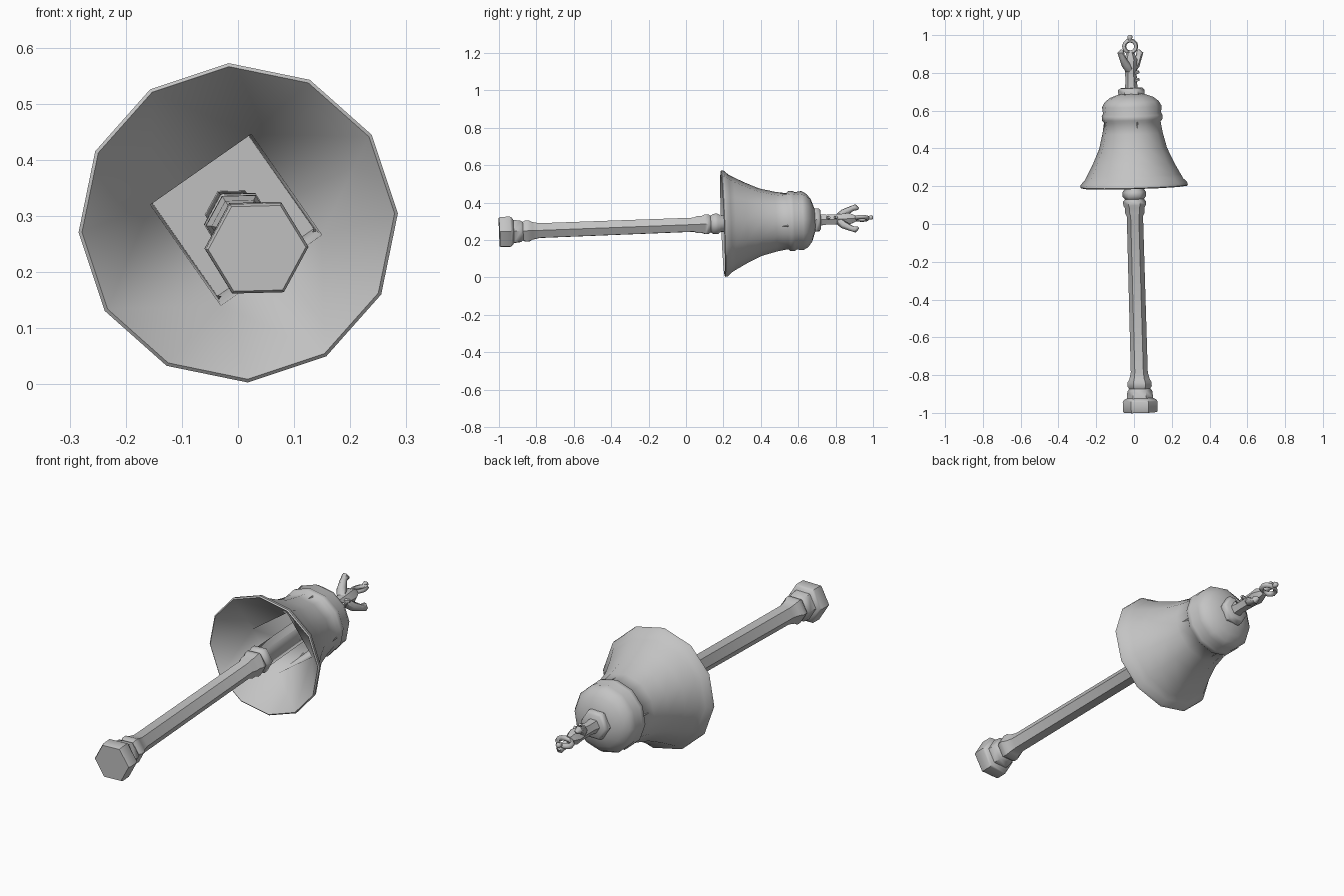
import bpy, bmesh, math
from mathutils import Vector

if "Cube" in bpy.data.objects:
    bpy.data.objects.remove(bpy.data.objects["Cube"])

metal = bpy.data.materials.new("grey_metal")
metal.diffuse_color = (0.55, 0.55, 0.55, 1)
metal.use_nodes = True
metal.node_tree.nodes["Principled BSDF"].inputs["Base Color"].default_value = metal.diffuse_color


def axis_point(y):
    """Slightly tilted centre line shared by every part."""
    return Vector((0.006 - 0.028 * y, y, 0.28 + 0.038 * y))


def ring(bm, y, r, sides, phase):
    c = axis_point(y)
    verts = []
    for i in range(sides):
        a = math.radians(phase) + math.tau * i / sides
        dx, dz = r * math.cos(a), r * math.sin(a)
        # keep each section square to the tilted axis
        verts.append(bm.verts.new(c + Vector((dx, 0.028 * dx - 0.038 * dz, dz))))
    return verts


def bridge(bm, a, b):
    n = len(a)
    for i in range(n):
        bm.faces.new((a[i], a[(i + 1) % n], b[(i + 1) % n], b[i]))


def finish(bm, name, angle=35, fix=True):
    if fix:
        bmesh.ops.recalc_face_normals(bm, faces=bm.faces)
    me = bpy.data.meshes.new(name)
    bm.to_mesh(me)
    bm.free()
    ob = bpy.data.objects.new(name, me)
    bpy.context.collection.objects.link(ob)
    me.materials.append(metal)
    bpy.ops.object.select_all(action='DESELECT')
    ob.select_set(True)
    bpy.context.view_layer.objects.active = ob
    bpy.ops.object.shade_smooth_by_angle(angle=math.radians(angle))
    return ob


def lathe(name, profile, sides, phase, angle=35):
    bm = bmesh.new()
    rings = [ring(bm, y, r, sides, phase) for y, r in profile]
    for a, b in zip(rings, rings[1:]):
        bridge(bm, a, b)
    bm.faces.new(rings[0])
    bm.faces.new(rings[-1])
    return finish(bm, name, angle)


def tube(name, points, radii, sides=6):
    """Small bent bar swept through offsets from the axis (x, y, z)."""
    pts = [axis_point(y) + Vector((x, 0, z)) for x, y, z in points]
    bm = bmesh.new()
    rings = []
    for i, p in enumerate(pts):
        d = pts[min(i + 1, len(pts) - 1)] - pts[max(i - 1, 0)]
        q = d.to_track_quat('Z', 'Y')
        rings.append([bm.verts.new(p + q @ Vector((radii[i] * math.cos(math.tau * k / sides),
                                                   radii[i] * math.sin(math.tau * k / sides), 0)))
                      for k in range(sides)])
    for a, b in zip(rings, rings[1:]):
        bridge(bm, a, b)
    bm.faces.new(rings[0])
    bm.faces.new(rings[-1])
    return finish(bm, name, 60)


# Bell: twelve-sided flared shell with a four-sided hollow inside
bm = bmesh.new()
profile = [(0.195, 0.279), (0.2, 0.285), (0.215, 0.282), (0.235, 0.262), (0.26, 0.248),
           (0.32, 0.216), (0.4, 0.18), (0.48, 0.16), (0.54, 0.15), (0.553, 0.161),
           (0.575, 0.161), (0.587, 0.154), (0.622, 0.158), (0.648, 0.143),
           (0.67, 0.115), (0.69, 0.06)]
rings = [ring(bm, y, r, 12, 3.4) for y, r in profile]
for a, b in zip(rings, rings[1:]):
    bridge(bm, a, b)
bm.faces.new(rings[-1])
rim = rings[0]
mouth = ring(bm, 0.34, 0.155, 4, 80)
deep = ring(bm, 0.6, 0.148, 4, 80)
for k in range(4):
    for j in range(3):
        bm.faces.new((rim[(1 + 3 * k + j) % 12], rim[(2 + 3 * k + j) % 12], mouth[k]))
    bm.faces.new((mouth[k], rim[(4 + 3 * k) % 12], mouth[(k + 1) % 4]))
bridge(bm, mouth, deep)
bm.faces.new(deep)
finish(bm, "bell", 60)

# Handle: hexagonal shaft with a pommel and turned rings at both ends
lathe("handle", [(-0.998, 0.087), (-0.99, 0.092), (-0.94, 0.092), (-0.93, 0.085),
                 (-0.922, 0.07), (-0.885, 0.066), (-0.872, 0.056), (-0.86, 0.064),
                 (-0.838, 0.064), (-0.822, 0.054), (-0.785, 0.045), (0.04, 0.043),
                 (0.06, 0.052), (0.085, 0.052), (0.1, 0.06), (0.12, 0.06), (0.132, 0.05),
                 (0.145, 0.062), (0.17, 0.062), (0.185, 0.05), (0.61, 0.048)], 6, 1.5, 50)

# Crown collar and stem
lathe("crown_collar", [(0.68, 0.058), (0.688, 0.07), (0.71, 0.07), (0.72, 0.058)], 6, 1.5, 50)
lathe("crown_stem", [(0.71, 0.036), (0.75, 0.03), (0.82, 0.031), (0.87, 0.036), (0.91, 0.018)], 6, 1.5, 50)

# Small studs along the stem
for i, y in enumerate((0.76, 0.8)):
    tube(f"stem_stud_{i + 1}", [(0.02, y, 0.008), (0.044, y + 0.005, 0.012)], [0.012, 0.008], 5)

# Two curled prongs on opposite sides
for i, (dx, dz) in enumerate(((-0.05, 0.06), (0.05, -0.058))):
    tube(f"prong_{i + 1}", [(0, 0.81, 0), (dx * 0.55, 0.845, dz * 0.55), (dx * 0.9, 0.885, dz * 0.9),
                            (dx, 0.905, dz), (dx * 0.85, 0.92, dz * 0.85)],
         [0.024, 0.022, 0.016, 0.019, 0.008])

# Hanging ring and end knob
bm = bmesh.new()
loops = []
for i in range(12):
    a = math.tau * i / 12
    c = axis_point(0.94)
    out = Vector((math.cos(a), math.sin(a), 0.25 * math.cos(a)))
    loops.append([bm.verts.new(c + out * (0.032 + 0.011 * math.cos(math.tau * k / 6))
                               + Vector((0, 0, 0.011 * math.sin(math.tau * k / 6))))
                  for k in range(6)])
for i in range(12):
    bridge(bm, loops[i], loops[(i + 1) % 12])
finish(bm, "hanging_ring", 60)
tube("end_knob", [(0, 0.97, 0), (0, 0.982, 0.002), (0, 0.992, 0.003), (0, 1.0, 0.003)],
     [0.01, 0.012, 0.014, 0.008])
